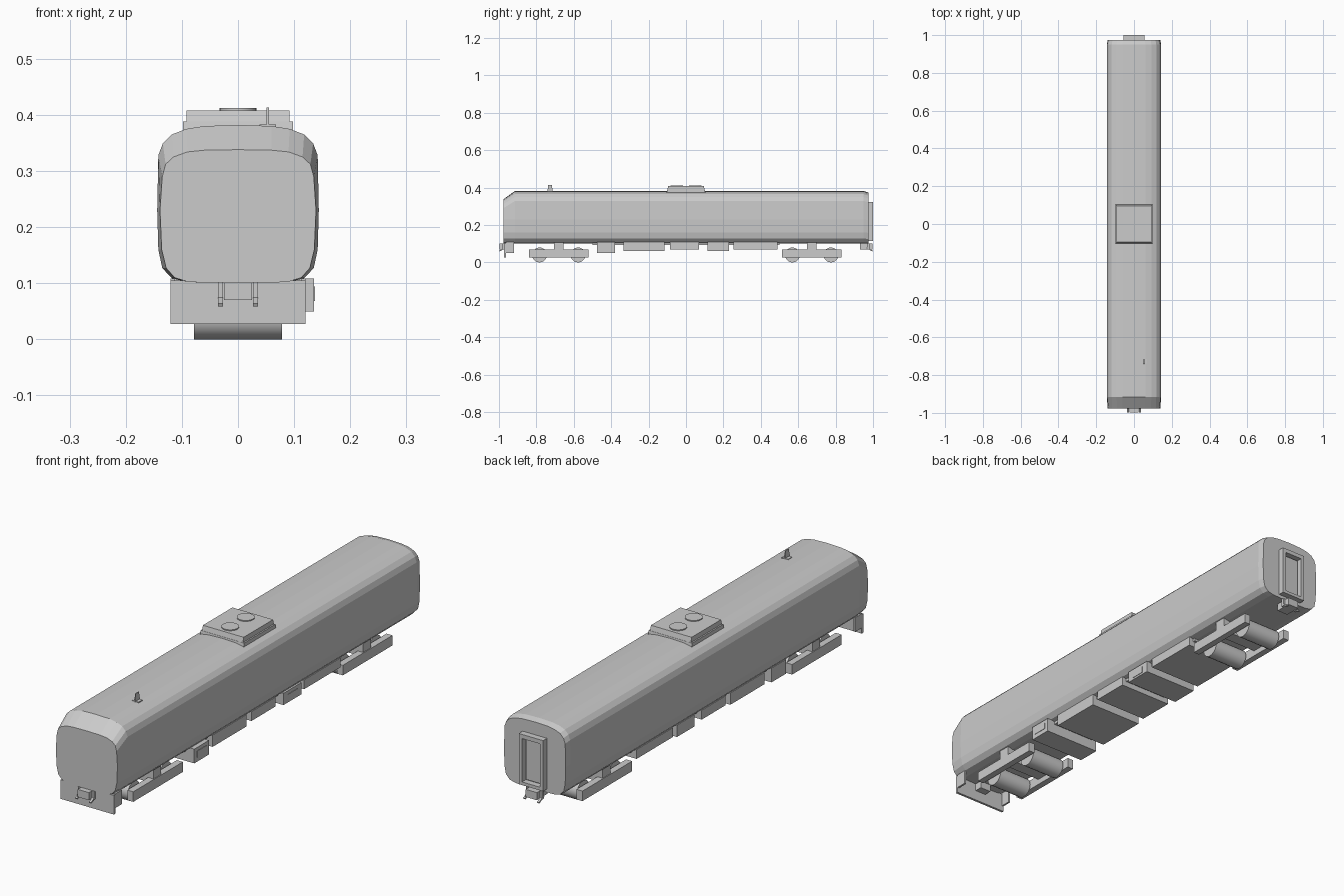
import bpy, bmesh, math

if "Cube" in bpy.data.objects:
    bpy.data.objects.remove(bpy.data.objects["Cube"])


def add_object(name, bm):
    bmesh.ops.recalc_face_normals(bm, faces=bm.faces)
    mesh = bpy.data.meshes.new(name)
    bm.to_mesh(mesh)
    bm.free()
    ob = bpy.data.objects.new(name, mesh)
    bpy.context.collection.objects.link(ob)
    return ob


def box(name, x, y, z, taper=0.0):
    """Box from (min, max) ranges; taper pulls the top in along y."""
    bm = bmesh.new()
    bmesh.ops.create_cube(bm, size=1)
    for v in bm.verts:
        top = v.co.z > 0
        for i, r in enumerate((x, y, z)):
            v.co[i] = r[1] if v.co[i] > 0 else r[0]
        if top and taper:
            v.co.y += taper if v.co.y < sum(y) / 2 else -taper
    return add_object(name, bm)


def cylinder(name, loc, r, depth, rot=(0, 0, 0), sides=20):
    bpy.ops.mesh.primitive_cylinder_add(vertices=sides, radius=r, depth=depth,
                                        location=loc, rotation=rot)
    ob = bpy.context.object
    ob.name = name
    bpy.ops.object.shade_smooth_by_angle(angle=math.radians(35))
    return ob


def loft(name, sections):
    """Skin mirrored half-profiles (y, [(x, z)...]) into a closed shell."""
    bm = bmesh.new()
    rings = []
    for y, half in sections:
        pts = half + [(-x, z) for x, z in reversed(half) if x > 0]
        rings.append([bm.verts.new((x, y, z)) for x, z in pts])
    n = len(rings[0])
    for a, b in zip(rings, rings[1:]):
        for i in range(n):
            j = (i + 1) % n
            bm.faces.new((a[i], a[j], b[j], b[i]))
    bm.faces.new(rings[0])
    bm.faces.new(rings[-1])
    return add_object(name, bm)


# Car body: main section, sloped cab front, slightly narrowed rear
full = [(0, .382), (.06, .380), (.092, .375), (.118, .365), (.134, .349), (.142, .328),
        (.144, .23), (.142, .16), (.135, .127), (.118, .109), (.09, .102), (0, .100)]
front = [(0, .338), (.06, .337), (.09, .334), (.115, .325), (.129, .312), (.135, .290),
         (.139, .23), (.136, .16), (.128, .127), (.113, .110), (.088, .102), (0, .100)]
rear = [(x * .965, .1 + (z - .1) * .972) for x, z in full]
body = loft("car_body", [(-.976, front), (-.915, full), (.95, full), (.975, rear)])

# Underframe and equipment boxes
box("underframe", (-.1, .1), (-.5, .5), (.093, .105))
for i, (y0, y1, z0, w) in enumerate([(-.475, -.38, .05, .135), (-.335, -.115, .06, .12),
                                     (-.085, .07, .07, .12), (.115, .23, .06, .125),
                                     (.255, .49, .07, .12)]):
    box(f"equipment_box_{i + 1}", (-.12, w), (y0, y1), (z0, .108))
for y, x in ((-.4275, .135), (.1725, .125)):
    box("equipment_hatch", (x - .002, x + .002), (y - .03, y + .03), (.068, .094))

# Bogies: side frames, bolster, wheelsets
for end, cy in (("front", -.68), ("rear", .672)):
    for s in (-1, 1):
        xs = sorted((s * .088, s * .115))
        box(f"{end}_bogie_frame", xs, (cy - .16, cy + .16), (.027, .068))
    box(f"{end}_bogie_bolster", (-.112, .112), (cy - .025, cy + .025), (.05, .108))
    for d in (-.103, .103):
        cylinder(f"{end}_wheelset", (0, cy + d, .04), .04, .156, (0, math.pi / 2, 0))

# Front apron with side returns
box("front_apron", (-.12, .12), (-.972, -.962), (.027, .105))
for s in (-1, 1):
    box("apron_return", sorted((s * .112, s * .12)), (-.963, -.92), (.05, .108))

# Couplers with air hoses at both ends
for end, s in (("front", -1), ("rear", 1)):
    box(f"{end}_coupler", (-.025, .025), sorted((s * .93, s * .998)), (.07, .101))
    for m in (-1, 1):
        xs = sorted((m * .027, m * .036))
        box(f"{end}_hose_bracket", xs, sorted((s * .968, s * .98)), (.068, .102))
        arm = box(f"{end}_hose", xs, (-.018, .018), (-.003, .003))
        arm.location = (0, s * .982, .07)
        arm.rotation_euler.x = -s * .5

# Rear gangway: door surround and recessed door
for s in (-1, 1):
    box("gangway_post", sorted((s * .04, s * .055)), (.965, 1.0), (.115, .322))
box("gangway_header", (-.04, .04), (.965, 1.0), (.305, .322))
box("gangway_sill", (-.04, .04), (.965, 1.0), (.115, .128))
box("gangway_door", (-.034, .034), (.965, .984), (.134, .299))

# Roof air unit with two fans
box("roof_unit_base", (-.098, .098), (-.105, .105), (.365, .388), .004)
box("roof_unit_top", (-.092, .092), (-.1, .1), (.388, .408), .005)
for y in (-.05, .05):
    cylinder("roof_fan", (0, y, .4085), .033, .007, sides=24)

# Roof antenna
box("antenna_base", (.038, .068), (-.738, -.714), (.376, .383))
box("antenna_blade", (.051, .055), (-.74, -.714), (.38, .413), .002)
